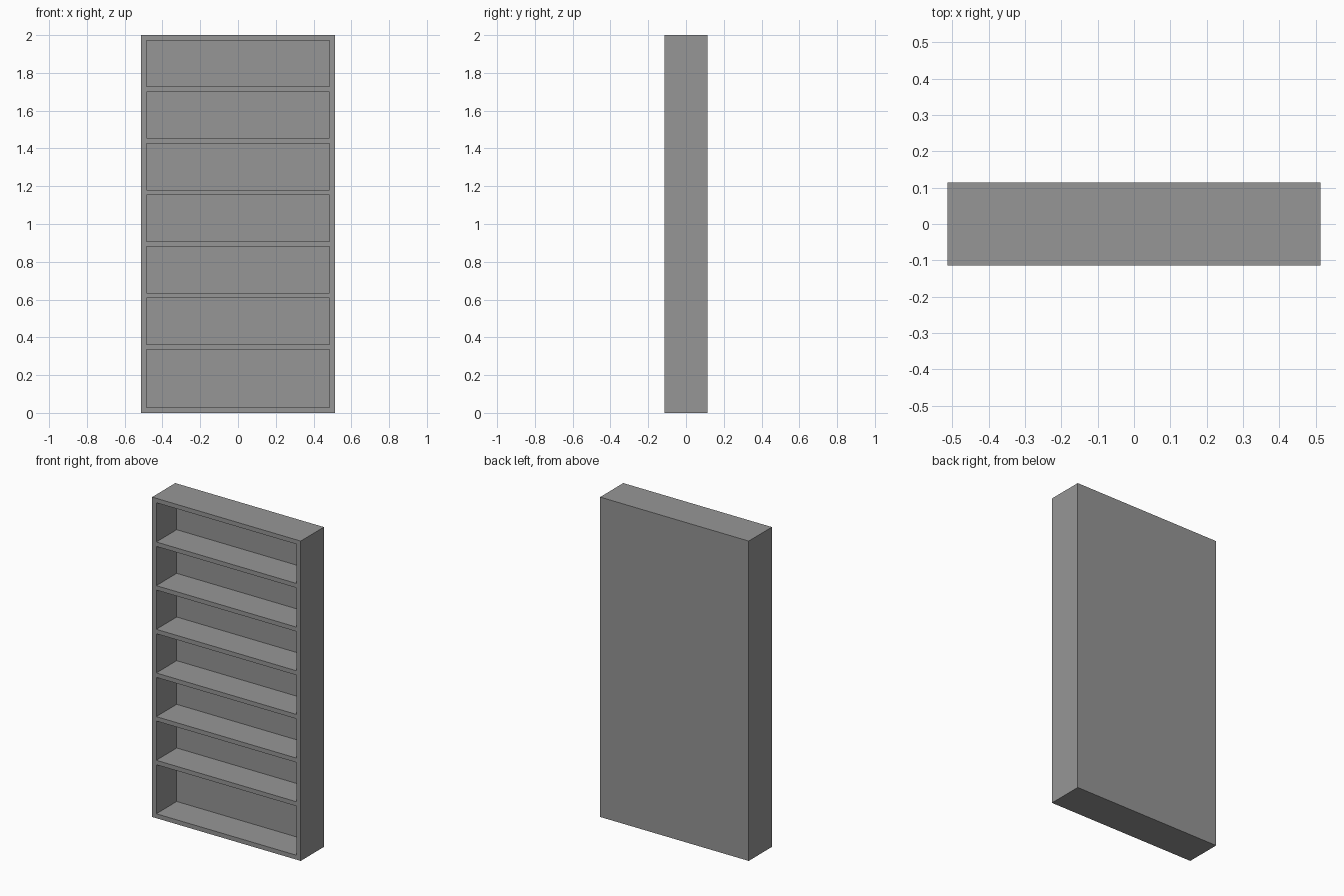
import bpy
import bmesh
from mathutils import Matrix

if "Cube" in bpy.data.objects:
    bpy.data.objects.remove(bpy.data.objects["Cube"], do_unlink=True)

# Overall size and board thicknesses
WIDTH, DEPTH, HEIGHT = 1.028, 0.229, 2.0
BOARD = 0.0275
INNER_X = 0.485
PITCH = 0.273
OPENINGS = 7

# Plain grey finish
grey = bpy.data.materials.new("plain_grey")
grey.use_nodes = True
colour = (0.305, 0.305, 0.305, 1.0)
grey.diffuse_color = colour
grey.node_tree.nodes["Principled BSDF"].inputs["Base Color"].default_value = colour

# Compartments from the top down; the lowest one is taller
spans = []
for i in range(OPENINGS):
    top = HEIGHT - BOARD - i * PITCH
    bottom = BOARD if i == OPENINGS - 1 else top - PITCH + BOARD
    spans.append((bottom, top))

# Solid body
bm = bmesh.new()
bmesh.ops.create_cube(bm, size=1, matrix=Matrix.Translation((0, 0, HEIGHT / 2))
                      @ Matrix.Diagonal((WIDTH, DEPTH, HEIGHT, 1)))


def slice_front(point, normal):
    """Cut the front panel along a plane."""
    front = [f for f in bm.faces if f.normal.y < -0.9]
    geom = front + list({e for f in front for e in f.edges})
    geom += list({v for f in front for v in f.verts})
    bmesh.ops.bisect_plane(bm, geom=geom, plane_co=point, plane_no=normal)
    bm.normal_update()


bm.normal_update()
for x in (-INNER_X, INNER_X):
    slice_front((x, 0, 0), (1, 0, 0))
for span in spans:
    for z in span:
        slice_front((0, 0, z), (0, 0, 1))

# Push the compartments back, leaving the shelves, sides and back board
recess = []
for f in bm.faces:
    c = f.calc_center_median()
    if f.normal.y < -0.9 and abs(c.x) < INNER_X and any(a < c.z < b for a, b in spans):
        recess.append(f)
pushed = bmesh.ops.extrude_discrete_faces(bm, faces=recess)["faces"]
verts = list({v for f in pushed for v in f.verts})
bmesh.ops.translate(bm, verts=verts, vec=(0, DEPTH - BOARD, 0))
bmesh.ops.recalc_face_normals(bm, faces=bm.faces)

mesh = bpy.data.meshes.new("bookcase")
bm.to_mesh(mesh)
bm.free()
mesh.materials.append(grey)
bookcase = bpy.data.objects.new("bookcase", mesh)
bpy.context.collection.objects.link(bookcase)
